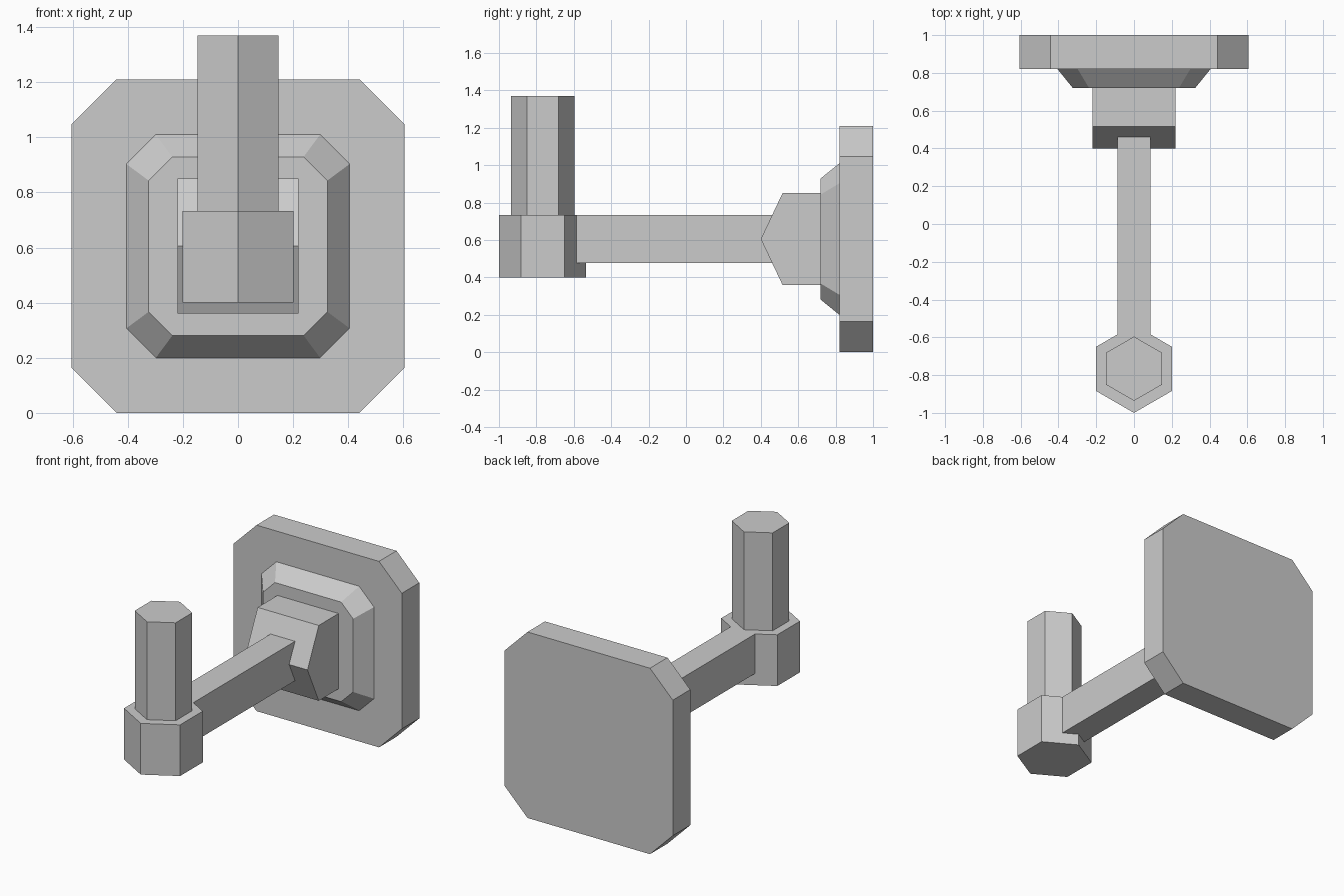
import bpy, bmesh, math

if "Cube" in bpy.data.objects:
    bpy.data.objects.remove(bpy.data.objects["Cube"])

ZC = 0.605  # height of the mounting axis


def loft(name, rings):
    """Solid through successive rings with equal point counts."""
    bm = bmesh.new()
    loops = [[bm.verts.new(p) for p in ring] for ring in rings]
    n = len(loops[0])
    for a, b in zip(loops, loops[1:]):
        for i in range(n):
            j = (i + 1) % n
            bm.faces.new((a[i], a[j], b[j], b[i]))
    bm.faces.new(loops[0][::-1])
    bm.faces.new(loops[-1])
    bmesh.ops.recalc_face_normals(bm, faces=bm.faces)
    mesh = bpy.data.meshes.new(name)
    bm.to_mesh(mesh)
    bm.free()
    obj = bpy.data.objects.new(name, mesh)
    bpy.context.collection.objects.link(obj)
    return obj


def octagon(half, flat, y):
    """Square with cut corners, facing y."""
    pts = [(flat, half), (half, flat), (half, -flat), (flat, -half),
           (-flat, -half), (-half, -flat), (-half, flat), (-flat, half)]
    return [(x, y, ZC + z) for x, z in pts]


def hexagon(radius, y, z):
    """Hexagon with points toward front and back."""
    return [(radius * math.sin(i * math.pi / 3),
             y + radius * math.cos(i * math.pi / 3), z) for i in range(6)]


# Wall plate and its bevelled step
loft("wall_plate", [octagon(0.605, 0.441, 1.0), octagon(0.605, 0.441, 0.82)])
loft("plate_step", [octagon(0.405, 0.298, 0.82), octagon(0.324, 0.238, 0.72)])

# Pointed neck block
neck = [(0.72, 0.36), (0.72, 0.85), (0.516, 0.85), (0.40, ZC), (0.516, 0.36)]
loft("neck_block", [[(x, y, z) for y, z in neck] for x in (-0.22, 0.22)])

# Arm, its front end shaped to fit the hexagonal collar
arm = [(-0.088, 0.48), (-0.088, -0.585), (0, -0.534), (0.088, -0.585), (0.088, 0.48)]
loft("arm", [[(x, y, z) for x, y in arm] for z in (0.476, 0.733)])

# Hexagonal collar and upright peg
loft("collar", [hexagon(0.233, -0.767, z) for z in (0.40, 0.733)])
loft("peg", [hexagon(0.17, -0.766, z) for z in (0.733, 1.37)])
